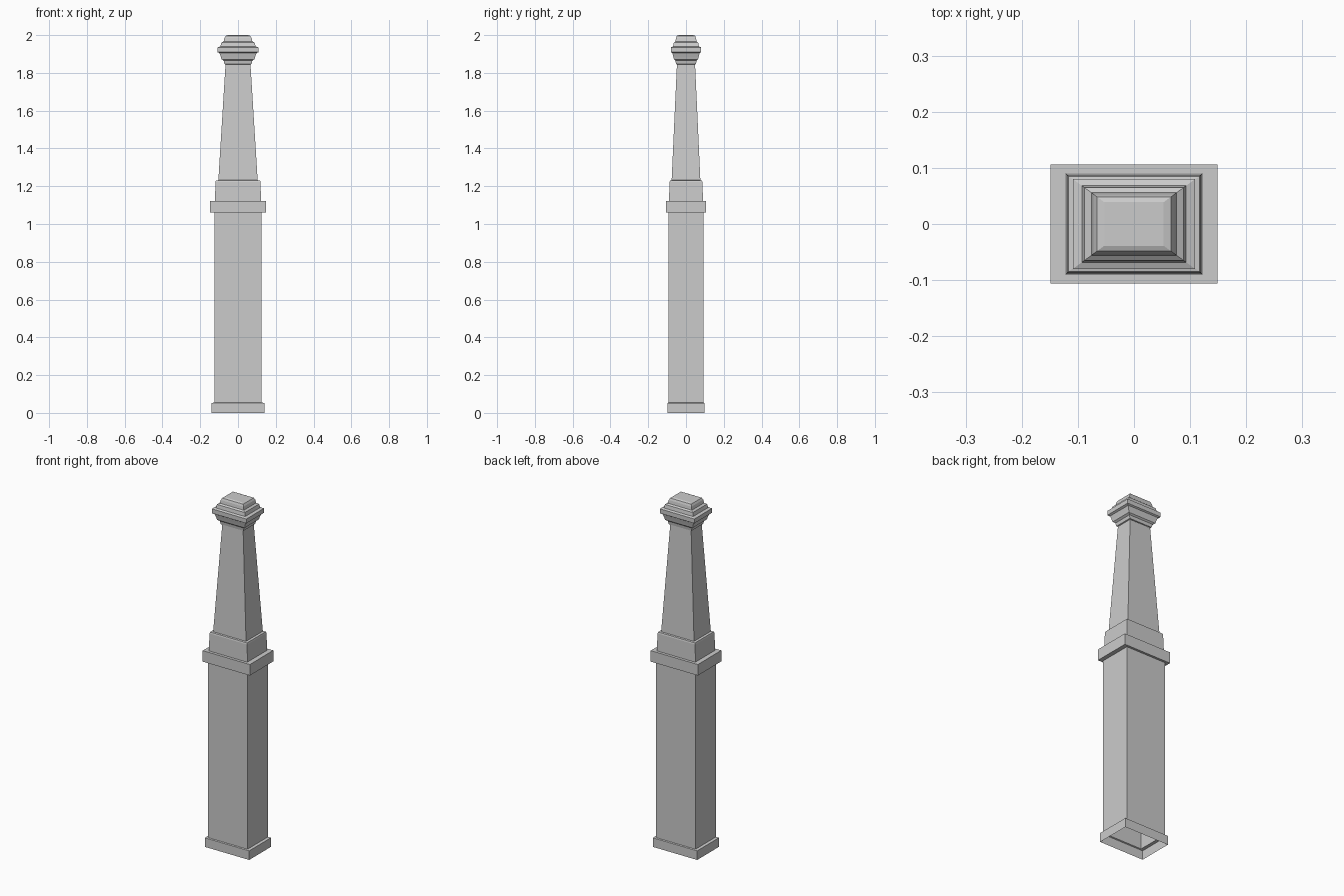
import bpy, bmesh


def loft(name, rings, cap_top=False):
    """Stack rectangular rings (half_x, half_y, z) into an open flat-faced shell."""
    bm = bmesh.new()
    loops = [[bm.verts.new((sx * x, sy * y, z))
              for sx, sy in ((-1, -1), (1, -1), (1, 1), (-1, 1))]
             for x, y, z in rings]
    for a, b in zip(loops, loops[1:]):
        for i in range(4):
            j = (i + 1) % 4
            bm.faces.new((a[i], a[j], b[j], b[i]))
    if cap_top:
        bm.faces.new(loops[-1])
    mesh = bpy.data.meshes.new(name)
    bm.to_mesh(mesh)
    bm.free()
    obj = bpy.data.objects.new(name, mesh)
    bpy.context.collection.objects.link(obj)
    return obj


# Plinth, open underneath, stepping in to the shaft
loft("plinth", [(0.14, 0.099, 0), (0.14, 0.099, 0.052), (0.125, 0.093, 0.055)])

# Straight lower shaft
loft("lower_shaft", [(0.125, 0.093, 0.055), (0.125, 0.093, 1.06)])

# Projecting band
loft("band", [(0.125, 0.093, 1.06), (0.149, 0.106, 1.06),
              (0.149, 0.106, 1.123), (0.122, 0.09, 1.123)])

# Collar above the band
loft("collar", [(0.122, 0.09, 1.123), (0.119, 0.087, 1.222),
                (0.117, 0.085, 1.23), (0.104, 0.076, 1.232)])

# Tapered upper shaft
loft("upper_shaft", [(0.104, 0.076, 1.232), (0.066, 0.048, 1.845)])

# Moulded cap: flare, plate, stepped top
cap = [(0.066, 1.845), (0.072, 1.847), (0.076, 1.865), (0.087, 1.872),
       (0.091, 1.885), (0.098, 1.905), (0.109, 1.91), (0.109, 1.935),
       (0.093, 1.94), (0.088, 1.96), (0.076, 1.967), (0.072, 1.985),
       (0.066, 1.996), (0.053, 2.0)]
loft("cap", [(x, x * 0.735, z) for x, z in cap], cap_top=True)
